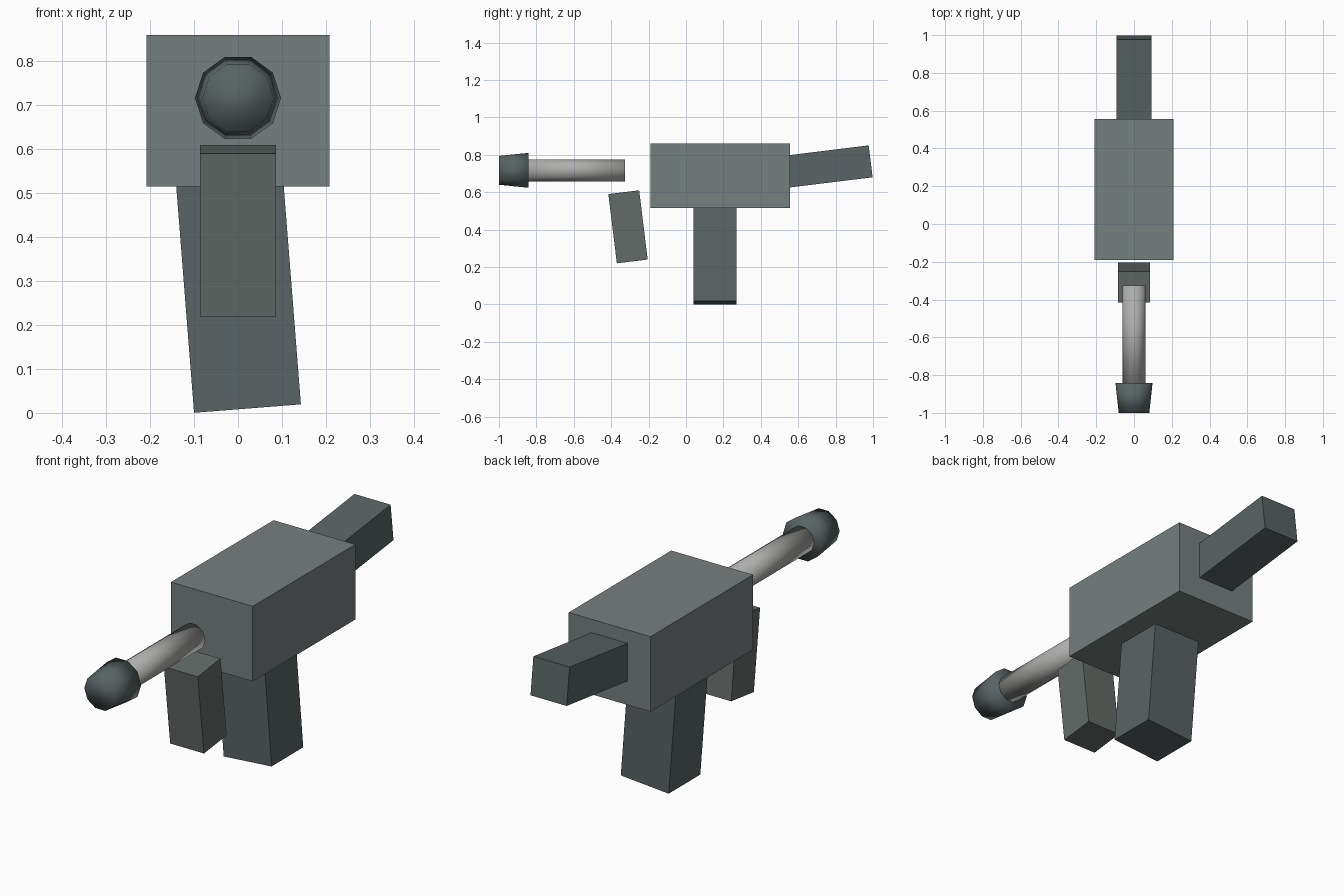
import bpy
from math import radians, pi

if "Cube" in bpy.data.objects:
    bpy.data.objects.remove(bpy.data.objects["Cube"])


def material(name, r, g, b):
    m = bpy.data.materials.new(name)
    m.diffuse_color = (r, g, b, 1)
    m.use_nodes = True
    m.node_tree.nodes["Principled BSDF"].inputs["Base Color"].default_value = m.diffuse_color
    return m


body_grey = material("body_grey", 0.18, 0.215, 0.21)
dark_grey = material("dark_grey", 0.10, 0.125, 0.128)
mid_grey = material("mid_grey", 0.125, 0.145, 0.135)
light_grey = material("light_grey", 0.42, 0.42, 0.41)


def box(name, center, size, mat, tilt=(0, 0, 0)):
    bpy.ops.mesh.primitive_cube_add(size=1, location=center,
                                    rotation=[radians(a) for a in tilt])
    ob = bpy.context.object
    ob.name = name
    ob.scale = size
    bpy.ops.object.transform_apply(location=False, rotation=False, scale=True)
    ob.data.materials.append(mat)


def tube(name, y_back, y_front, r_back, r_front, mat, z=0.717, sides=10):
    # ten-sided, fully smooth, with a vertex pointing to each side
    bpy.ops.mesh.primitive_cone_add(
        vertices=sides, radius1=r_back, radius2=r_front, depth=y_back - y_front,
        location=(0, (y_back + y_front) / 2, z), rotation=(pi / 2, 0, 0))
    ob = bpy.context.object
    ob.name = name
    # turn the profile so the flats sit at top and bottom
    ob.rotation_euler.rotate_axis('Z', radians(90))
    bpy.ops.object.shade_smooth()
    ob.data.materials.append(mat)


# main housing
box("body", (0, 0.1825, 0.6875), (0.416, 0.745, 0.345), body_grey)
# rear stock, tilted upward
box("stock", (0, 0.759, 0.737), (0.184, 0.46, 0.172), dark_grey, (7, 0, 0))
# main grip, leaning sideways
box("grip", (0, 0.154, 0.284), (0.244, 0.23, 0.55), dark_grey, (0, -4.5, 0))
# detached front grip
box("front_grip", (0, -0.31, 0.415), (0.172, 0.166, 0.373), mid_grey, (7, 0, 0))
# barrel and tapered muzzle
tube("barrel", -0.325, -0.86, 0.0615, 0.0615, light_grey)
tube("muzzle", -0.843, -1.0, 0.098, 0.081, dark_grey)
